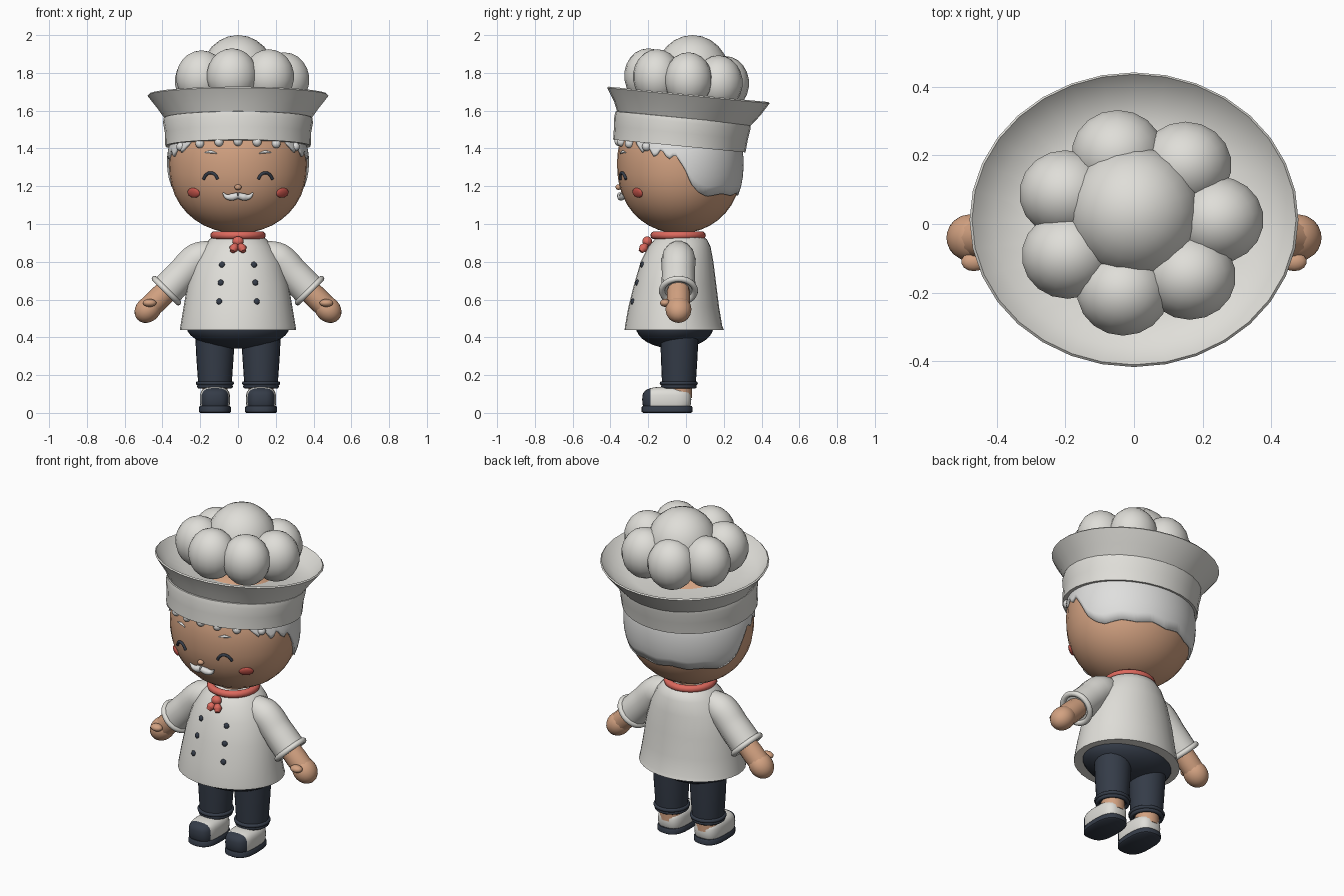
import bpy, bmesh
from math import sin, cos, pi, radians
from mathutils import Matrix, Vector

cube = bpy.data.objects.get("Cube")
if cube:
    bpy.data.objects.remove(cube, do_unlink=True)


def material(name, rgb):
    m = bpy.data.materials.new(name)
    m.use_nodes = True
    m.diffuse_color = (*rgb, 1)
    m.node_tree.nodes["Principled BSDF"].inputs["Base Color"].default_value = (*rgb, 1)
    return m


WHITE = material("cloth white", (.74, .73, .69))
HAIR = material("hair white", (.74, .74, .73))
SKIN = material("skin tan", (.65, .36, .22))
RED = material("scarf red", (.72, .14, .11))
BLUSH = material("cheek red", (.56, .09, .07))
NAVY = material("navy", (.035, .045, .065))


def finish(name, mesh, *mats, angle=45):
    for m in mats:
        mesh.materials.append(m)
    mesh.shade_smooth()
    mesh.set_sharp_from_angle(angle=radians(angle))
    ob = bpy.data.objects.new(name, mesh)
    bpy.context.collection.objects.link(ob)
    return ob


def from_bm(name, bm, *mats, angle=45):
    bmesh.ops.recalc_face_normals(bm, faces=bm.faces)
    mesh = bpy.data.meshes.new(name)
    bm.to_mesh(mesh)
    bm.free()
    return finish(name, mesh, *mats, angle=angle)


def loft(name, rings, mat, cx=0, n=32, power=1):
    """Stacked ovals, each (z, half width, half depth, centre y), closed at both ends."""
    bm = bmesh.new()
    rows = []
    for z, rx, ry, cy in rings:
        row = []
        for i in range(n):
            c, s = cos(2 * pi * i / n), sin(2 * pi * i / n)
            c, s = [abs(v) ** power * (1 if v > 0 else -1) for v in (c, s)]
            row.append(bm.verts.new((cx + rx * c, cy + ry * s, z)))
        rows.append(row)
    for a, b in zip(rows, rows[1:]):
        for i in range(n):
            j = (i + 1) % n
            bm.faces.new((a[i], a[j], b[j], b[i]))
    bm.faces.new(rows[0])
    bm.faces.new(rows[-1])
    return from_bm(name, bm, mat)


def ball(name, loc, size, mat, seg=20, rot=(0, 0, 0)):
    bm = bmesh.new()
    bmesh.ops.create_uvsphere(bm, u_segments=seg, v_segments=seg // 2 + 2, radius=1)
    bmesh.ops.scale(bm, vec=size, verts=bm.verts)
    ob = from_bm(name, bm, mat, angle=80)
    ob.location, ob.rotation_euler = loc, rot
    return ob


def tube(name, points, mat, res=3):
    """Round tube through (x, y, z, radius) points."""
    cu = bpy.data.curves.new(name, 'CURVE')
    cu.dimensions, cu.bevel_depth, cu.bevel_resolution = '3D', 1, res
    cu.use_fill_caps, cu.resolution_u = True, 5
    sp = cu.splines.new('BEZIER')
    sp.bezier_points.add(len(points) - 1)
    for p, (x, y, z, r) in zip(sp.bezier_points, points):
        p.co, p.radius = (x, y, z), r
        p.handle_left_type = p.handle_right_type = 'AUTO'
    tmp = bpy.data.objects.new("tmp", cu)
    bpy.context.collection.objects.link(tmp)
    mesh = bpy.data.meshes.new_from_object(tmp.evaluated_get(bpy.context.evaluated_depsgraph_get()))
    bpy.data.objects.remove(tmp, do_unlink=True)
    mesh.materials.clear()
    return finish(name, mesh, mat, angle=60)


def ring(name, loc, major, minor, mat, rot=(0, 0, 0)):
    bpy.ops.mesh.primitive_torus_add(location=loc, rotation=rot, major_radius=major,
                                     minor_radius=minor, major_segments=28, minor_segments=10)
    ob = bpy.context.object
    ob.name = name
    ob.data.materials.append(mat)
    ob.data.shade_smooth()


def interp(table, t, k=1):
    for a, b in zip(table, table[1:]):
        if t <= b[0]:
            return a[k] + (b[k] - a[k]) * (t - a[0]) / (b[0] - a[0])
    return table[-1][k]


# Head
HX, HY, HC, HZ = .365, .33, -.035, 1.32


def head_r(z):
    t = abs(z - HZ) / (.37 if z < HZ else .33)
    return max(0, 1 - t ** 2.3) ** .5


def face_y(x, z):
    return HC - HY * max(0, head_r(z) ** 2 - (x / HX) ** 2) ** .5


levels = [HZ - cos(pi * i / 20) * (.3695 if i < 10 else .3295) for i in range(21)]
loft("head", [(z, HX * head_r(z), HY * head_r(z), HC) for z in levels], SKIN)
loft("neck", [(.9, .08, .08, HC), (1.02, .08, .08, HC)], SKIN)

# Hair shell wrapping the sides and back, hanging to a ragged edge
edge = [(45, 1.43), (54, 1.38), (59, 1.42), (67, 1.35), (73, 1.4), (80, 1.34), (86, 1.37),
        (95, 1.29), (101, 1.21), (109, 1.165), (118, 1.145), (135, 1.16), (150, 1.15),
        (165, 1.165), (180, 1.15)]
bm = bmesh.new()
cols = []
for i in range(91):
    deg = 45 + 3 * i
    low = interp(edge, min(deg, 360 - deg))
    a = radians(deg)
    col = []
    for k in range(8):
        z = 1.5 + (low - 1.5) * k / 7
        r = head_r(z) * 1.03
        col.append(bm.verts.new((HX * r * sin(a), HC - HY * r * cos(a), z)))
    cols.append(col)
for a, b in zip(cols, cols[1:]):
    for k in range(7):
        bm.faces.new((a[k], a[k + 1], b[k + 1], b[k]))
hair = from_bm("hair", bm, HAIR)
hair.modifiers.new("thickness", 'SOLIDIFY').thickness = .012
for i in range(-3, 4):
    x, z = i * .101, 1.437 - .003 * i * i
    ball("fringe_curl", (x, face_y(x, z) - .005, z), (.024,) * 3, HAIR, 14)

# Face
for s, side in ((1, "left"), (-1, "right")):
    arc = [(-.038, 1.237), (-.022, 1.262), (0, 1.271), (.022, 1.262), (.038, 1.237)]
    tube(side + "_eye", [(s * .145 + x, face_y(s * .145 + x, z) - .003, z, .008)
                         for x, z in arc], NAVY)
    brow = [(-.032, 1.374, .003), (0, 1.382, .008), (.032, 1.378, .003)]
    tube(side + "_brow", [(s * (.145 + x), face_y(.145 + x, z) - .001, z, r)
                          for x, z, r in brow], HAIR)
    ball(side + "_cheek", (s * .235, face_y(.235, 1.165), 1.165), (.04, .012, .027), BLUSH,
         rot=(radians(18), 0, s * radians(38)))
    whisker = [(0, 1.152, .017), (.03, 1.143, .02), (.058, 1.144, .014), (.08, 1.165, .004)]
    tube(side + "_moustache", [(s * x, face_y(x, z) - .012, z, r) for x, z, r in whisker], HAIR)
ball("nose", (0, face_y(0, 1.195) - .006, 1.195), (.019, .016, .015), SKIN, 14)

# Hat: band, flared brim and puffy crown, the first two tipped back
tilt = Matrix.Translation((0, 0, 1.55)) @ Matrix.Rotation(radians(-5.5), 4, 'X')
band = loft("hat_band", [(-.14, .36, .33, -.02), (-.14, .385, .352, -.022), (-.07, .387, .356, -.02),
                         (-.015, .397, .362, -.018), (.01, .393, .36, -.016),
                         (.015, .37, .34, -.015)], WHITE)
brim = loft("hat_brim", [(-.02, .37, .34, -.012), (.005, .387, .355, -.01), (.06, .425, .388, 0),
                         (.13, .48, .432, 0), (.137, .473, .426, 0), (.07, .41, .37, 0),
                         (.05, .3, .28, 0)], WHITE)
for ob in (band, brim):
    ob.matrix_world = tilt
ball("hat_top_puff", (0, .035, 1.795), (.195, .195, .205), WHITE, 20)
for i in range(7):
    a = radians(2 + 360 / 7 * i)
    x, y = .012 + .232 * cos(a), .005 + .208 * sin(a)
    ball("hat_side_puff", (x, y, 1.765 - y * .1), (.136, .128, .145), WHITE, 18)

# Jacket: height, half width, front y, back y
coat = [(.44, .308, -.325, .2), (.46, .305, -.323, .192), (.56, .288, -.305, .175),
        (.68, .268, -.275, .16), (.8, .232, -.24, .145), (.88, .185, -.2, .13),
        (.92, .15, -.165, .11), (.945, .11, -.13, .07)]
loft("jacket", [(z, w, (b - f) / 2, (b + f) / 2) for z, w, f, b in coat], WHITE)
for z, x in ((.785, .085), (.69, .092), (.59, .1)):
    w, f, b = [interp(coat, z, k) for k in (1, 2, 3)]
    y = (f + b) / 2 - (b - f) / 2 * (1 - (x / w) ** 2) ** .5
    for s in (-1, 1):
        ball("button", (s * x, y, z), (.016, .01, .016), NAVY, 12, (radians(-15), 0, s * .3))

# Scarf with knot
ring("scarf", (0, -.042, .94), .126, .021, RED)
ball("scarf_knot", (0, -.205, .908), (.03, .026, .027), RED, 16)
for s in (-1, 1):
    tube("scarf_tail", [(s * .006, -.208, .895, .012), (s * .022, -.226, .872, .024),
                        (s * .03, -.24, .855, .013)], RED)

# Hips
ball("hips", (0, -.06, .455), (.272, .205, .115), NAVY, 28)


def shoe_upper(name, cx):
    bm = bmesh.new()
    bmesh.ops.create_uvsphere(bm, u_segments=28, v_segments=16, radius=1)
    for v in bm.verts:
        v.co = Vector([abs(c) ** .65 * (1 if c > 0 else -1) for c in v.co])
        v.co = (cx + .08 * v.co.x, -.102 + .13 * v.co.y, .07 + .068 * v.co.z)
    bmesh.ops.bisect_plane(bm, geom=bm.verts[:] + bm.edges[:] + bm.faces[:],
                           plane_co=(0, -.188, 0), plane_no=(0, 1, 0))
    for f in bm.faces:
        f.material_index = int(f.calc_center_median().y < -.188)
    from_bm(name, bm, WHITE, NAVY, angle=80)


# Arms, legs and shoes
for s, side in ((1, "left"), (-1, "right")):
    tube(side + "_sleeve", [(s * .11, -.04, .845, .07), (s * .21, -.04, .815, .09),
                            (s * .29, -.04, .738, .088), (s * .375, -.04, .65, .09)], WHITE, 5)
    ring(side + "_cuff", (s * .379, -.04, .647), .088, .016, WHITE, (0, s * radians(135), 0))
    tube(side + "_forearm", [(s * .34, -.04, .685, .058), (s * .42, -.04, .605, .062),
                             (s * .48, -.04, .547, .06)], SKIN, 4)
    ball(side + "_hand", (s * .476, -.04, .548), (.078, .069, .065), SKIN, 20,
         (0, s * radians(45), 0))
    ball(side + "_thumb", (s * .468, -.11, .582), (.037, .028, .021), SKIN, 14)

    cx = s * .122
    loft(side + "_trouser_leg", [(.14, .088, .088, -.038), (.2, .092, .092, -.037),
                                 (.3, .099, .097, -.036), (.42, .105, .102, -.035)], NAVY, cx, 24)
    for z, r in ((.157, .09), (.14, .084)):
        ring(side + "_trouser_cuff", (cx, -.038, z), r, .011, NAVY)
    loft(side + "_ankle", [(.08, .066, .066, -.035), (.16, .066, .066, -.035)], SKIN, cx, 20)
    shoe_upper(side + "_shoe", cx)
    loft(side + "_sole", [(0, .078, .126, -.1), (.006, .085, .135, -.1), (.03, .085, .135, -.1),
                          (.036, .08, .13, -.1)], NAVY, cx, 28, .75)
